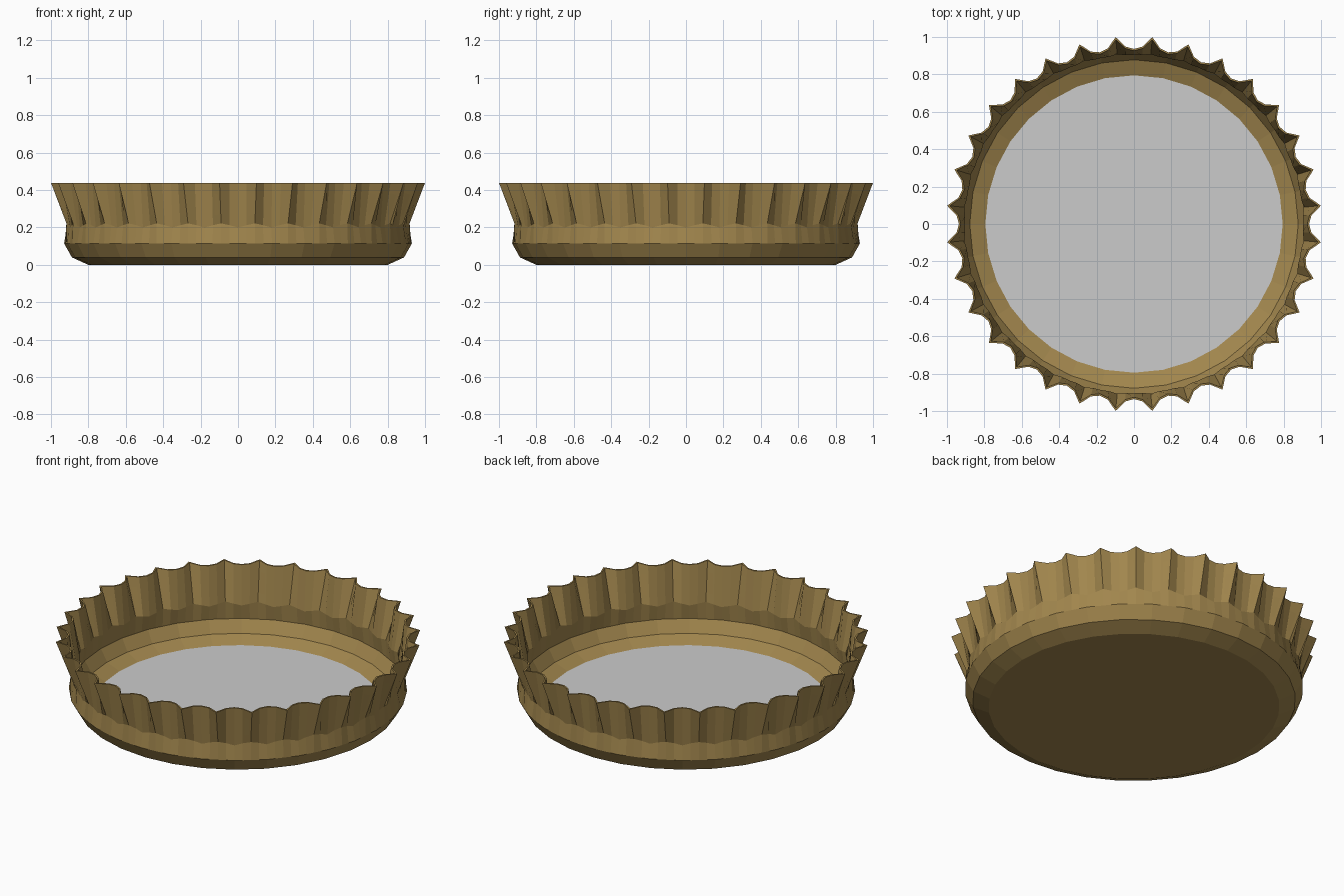
import bpy, bmesh, math

if "Cube" in bpy.data.objects:
    bpy.data.objects.remove(bpy.data.objects["Cube"])

TEETH = 32
SUB = 4                      # columns per flute: valley, shoulder, peak, shoulder
COLS = TEETH * SUB
STEP = 2 * math.pi / COLS
T = 0.01                     # wall thickness

brown = bpy.data.materials.new("brown")
brown.diffuse_color = (0.36, 0.24, 0.075, 1)
brown.use_nodes = True
brown.node_tree.nodes["Principled BSDF"].inputs["Base Color"].default_value = brown.diffuse_color

def plain(r, z):
    """A 32-sided ring: columns between corners lie on the straight chords."""
    pts = []
    for i in range(COLS):
        off = (i % SUB) * STEP - math.pi / TEETH
        rr = r * math.cos(math.pi / TEETH) / math.cos(off)
        pts.append((rr * math.sin(i * STEP), rr * math.cos(i * STEP), z))
    return pts

def fluted(radii, heights):
    """A ring whose radius and height repeat over every flute."""
    return [(radii[i % SUB] * math.sin(i * STEP),
             radii[i % SUB] * math.cos(i * STEP),
             heights[i % SUB]) for i in range(COLS)]

def finish(bm, name, mat=None):
    bmesh.ops.recalc_face_normals(bm, faces=bm.faces)
    me = bpy.data.meshes.new(name)
    bm.to_mesh(me)
    bm.free()
    ob = bpy.data.objects.new(name, me)
    bpy.context.collection.objects.link(ob)
    if mat:
        me.materials.append(mat)
    return ob

# Fluted shell: up the outside, over the rim, down the inside
def wall(d):
    return [plain(0.80 - d * 0.5, d),
            plain(0.888 - d, 0.04 + d * 0.4),
            plain(0.93 - d, 0.115),
            fluted([0.915 - d, 0.914 - d, 0.922 - d, 0.914 - d],
                   [0.20, 0.212, 0.222, 0.212]),
            fluted([0.936 - d, 0.95 - d, 1.004 - d * 1.4, 0.95 - d], [0.437] * 4)]

bm = bmesh.new()
rings = [[bm.verts.new(p) for p in ring] for ring in wall(0) + wall(T)[::-1]]
for a, b in zip(rings, rings[1:]):
    for i in range(COLS):
        j = (i + 1) % COLS
        bm.faces.new((a[i], a[j], b[j], b[i]))
bm.faces.new(rings[0])
bm.faces.new(rings[-1])
finish(bm, "fluted_shell", brown)

# Grey liner disc covering the inside floor
bm = bmesh.new()
bm.faces.new([bm.verts.new(p) for p in plain(0.795, T + 0.001)[::SUB]])
if bm.faces[:][0].normal.z < 0:
    bmesh.ops.reverse_faces(bm, faces=bm.faces)
me = bpy.data.meshes.new("liner_disc")
bm.to_mesh(me)
bm.free()
bpy.context.collection.objects.link(bpy.data.objects.new("liner_disc", me))
